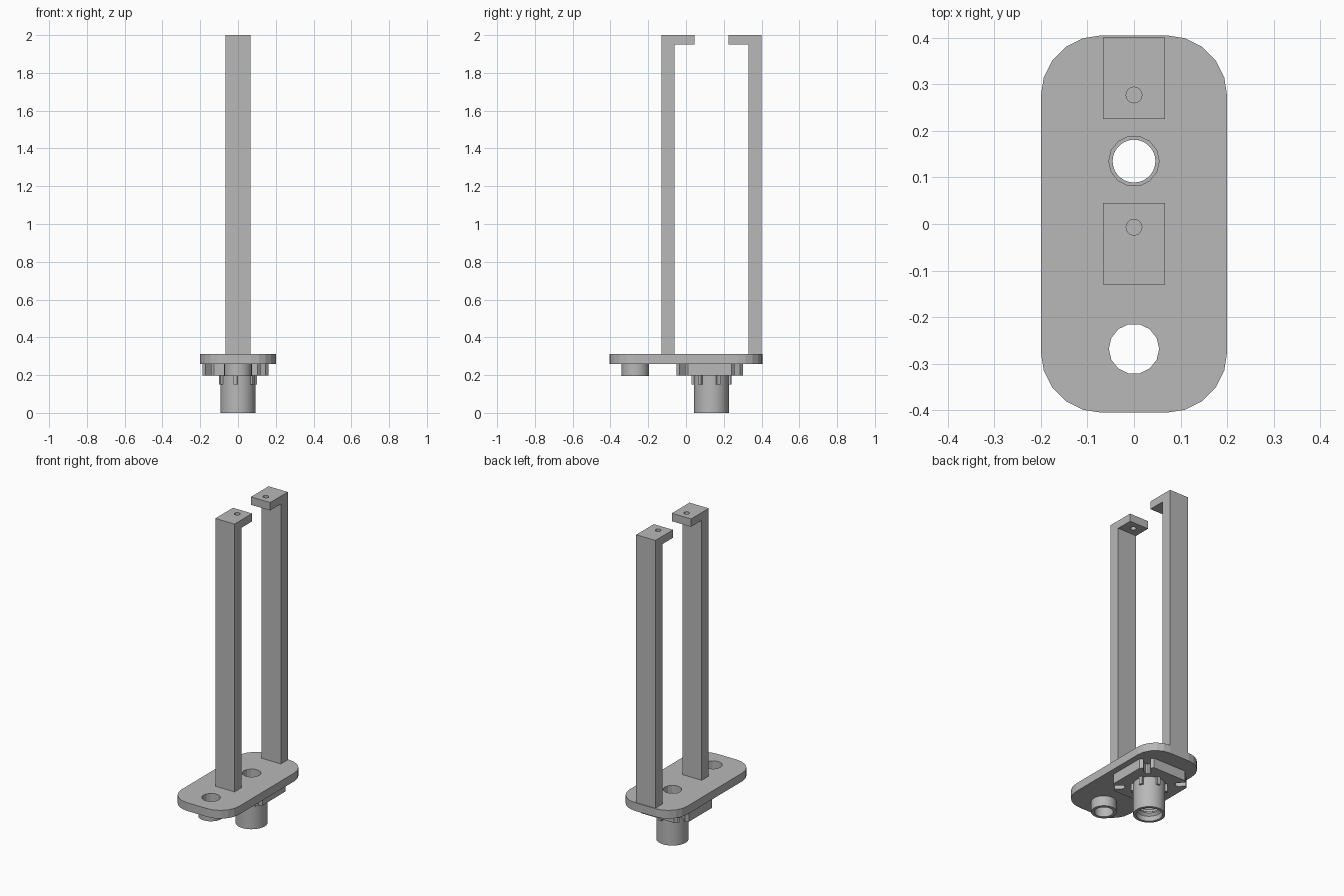
import bpy, bmesh
from math import sin, cos, pi, radians
from mathutils import Matrix, Vector

old = bpy.data.objects.get("Cube")
if old:
    bpy.data.objects.remove(old, do_unlink=True)

gray = bpy.data.materials.new("plain gray")
gray.use_nodes = True
gray.diffuse_color = (0.48, 0.48, 0.48, 1)
gray.node_tree.nodes["Principled BSDF"].inputs["Base Color"].default_value = (0.48, 0.48, 0.48, 1)

SOCKET_Y = 0.135   # centre of the threaded socket
SPOUT_Y = -0.268   # centre of the short spout
PLATE_LOW, PLATE_TOP = 0.26, 0.312


def finish(name, bm, smooth=False):
    bmesh.ops.recalc_face_normals(bm, faces=bm.faces)
    mesh = bpy.data.meshes.new(name)
    bm.to_mesh(mesh)
    bm.free()
    mesh.materials.append(gray)
    obj = bpy.data.objects.new(name, mesh)
    bpy.context.collection.objects.link(obj)
    if smooth:
        bpy.ops.object.select_all(action='DESELECT')
        obj.select_set(True)
        bpy.context.view_layer.objects.active = obj
        bpy.ops.object.shade_smooth_by_angle(angle=radians(30))
    return obj


def prism(name, outline, low, high, along_x=False):
    """Extrude a 2D outline along z, or a (y, z) outline along x."""
    bm = bmesh.new()
    place = (lambda u, v: (low, u, v)) if along_x else (lambda u, v: (u, v, low))
    face = bm.faces.new([bm.verts.new(place(u, v)) for u, v in outline])
    out = bmesh.ops.extrude_face_region(bm, geom=[face])
    step = Vector((high - low, 0, 0) if along_x else (0, 0, high - low))
    bmesh.ops.translate(bm, vec=step, verts=[g for g in out["geom"] if isinstance(g, bmesh.types.BMVert)])
    return finish(name, bm)


def circle(y, r, sides):
    return [(r * cos(2 * pi * i / sides), y + r * sin(2 * pi * i / sides)) for i in range(sides)]


def lathe(name, profile, y, sides):
    """Revolve a closed (radius, z) profile about a vertical axis."""
    bm = bmesh.new()
    rows = [[bm.verts.new((u, v, z)) for u, v in circle(y, r, sides)] for r, z in profile]
    for a, b in zip(rows, rows[1:] + rows[:1]):
        for i in range(sides):
            j = (i + 1) % sides
            bm.faces.new((a[i], a[j], b[j], b[i]))
    return finish(name, bm, smooth=True)


def drill(obj, y, r, sides, low, high):
    cutter = prism("hole_cutter", circle(y, r, sides), low, high)
    cutter.hide_render = True
    mod = obj.modifiers.new("hole", 'BOOLEAN')
    mod.operation, mod.solver, mod.object = 'DIFFERENCE', 'EXACT', cutter
    bpy.context.view_layer.objects.active = obj
    bpy.ops.object.modifier_apply(modifier=mod.name)
    bpy.data.objects.remove(cutter, do_unlink=True)


# Base plate with rounded corners and two round openings
R = 0.13
outline = []
for k, (sx, sy) in enumerate([(1, 1), (-1, 1), (-1, -1), (1, -1)]):
    for i in range(6):
        a = k * pi / 2 + i * pi / 10
        outline.append((sx * (0.2 - R) + R * cos(a), sy * (0.405 - R) + R * sin(a)))
plate = prism("base_plate", outline, PLATE_LOW, PLATE_TOP)
for y in (SOCKET_Y, SPOUT_Y):
    drill(plate, y, 0.054, 14, 0.2, 0.4)

# Two tall posts with inward lips, each lip drilled
hook = [(0.265, PLATE_TOP), (0.265, 2), (0.09, 2), (0.09, 1.95), (0.196, 1.95), (0.196, PLATE_TOP)]
for name, side in (("front_post", -1), ("back_post", 1)):
    post = prism(name, [(SOCKET_Y + side * d, z) for d, z in hook], -0.067, 0.067, along_x=True)
    drill(post, SOCKET_Y + side * 0.142, 0.017, 16, 1.9, 2.1)

# Short spout under the front opening
lathe("front_spout", [(0.073, 0.195), (0.073, PLATE_LOW), (0.054, PLATE_LOW), (0.054, 0.195)], SPOUT_Y, 28)

# Square flange with U-shaped notches at its cut corners
corner = [(0.175, 0.115)]
mid, half, depth = 0.205, 0.02, 0.045
for d, w in ((mid, -half), (mid - depth, -half), (mid - depth - 0.014, -half * 0.7),
             (mid - depth - 0.02, 0), (mid - depth - 0.014, half * 0.7), (mid - depth, half), (mid, half)):
    corner.append(((d - w) * 0.7071, (d + w) * 0.7071))
corner.append((0.115, 0.175))
flange_outline = []
for k in range(4):
    turn = Matrix.Rotation(k * pi / 2, 2)
    for p in corner:
        q = turn @ Vector(p)
        flange_outline.append((q.x - 0.013, q.y + 0.126))
flange = prism("notched_flange", flange_outline, 0.198, PLATE_LOW)
drill(flange, SOCKET_Y, 0.046, 28, 0.1, 0.3)

# Hollow socket with stepped inner ridges
profile = [(0.092, 0.0), (0.092, 0.198), (0.046, 0.198), (0.046, 0.15)]
for i in range(3):
    z = 0.14 - i * 0.035
    profile += [(0.066, z), (0.066, z - 0.012), (0.058, z - 0.018), (0.058, z - 0.026)]
profile += [(0.072, 0.03), (0.075, 0.0)]
lathe("threaded_socket", profile, SOCKET_Y, 32)

# Ribs around the top of the socket
for i in range(6):
    bm = bmesh.new()
    bmesh.ops.create_cube(bm, size=1)
    spin = Matrix.Translation((0, SOCKET_Y, 0)) @ Matrix.Rotation(radians(22 + 60 * i), 4, 'Z')
    bm.transform(spin @ Matrix.Translation((0.094, 0, 0.174)) @ Matrix.Diagonal((0.022, 0.02, 0.048, 1)))
    finish(f"socket_rib_{i + 1}", bm)
